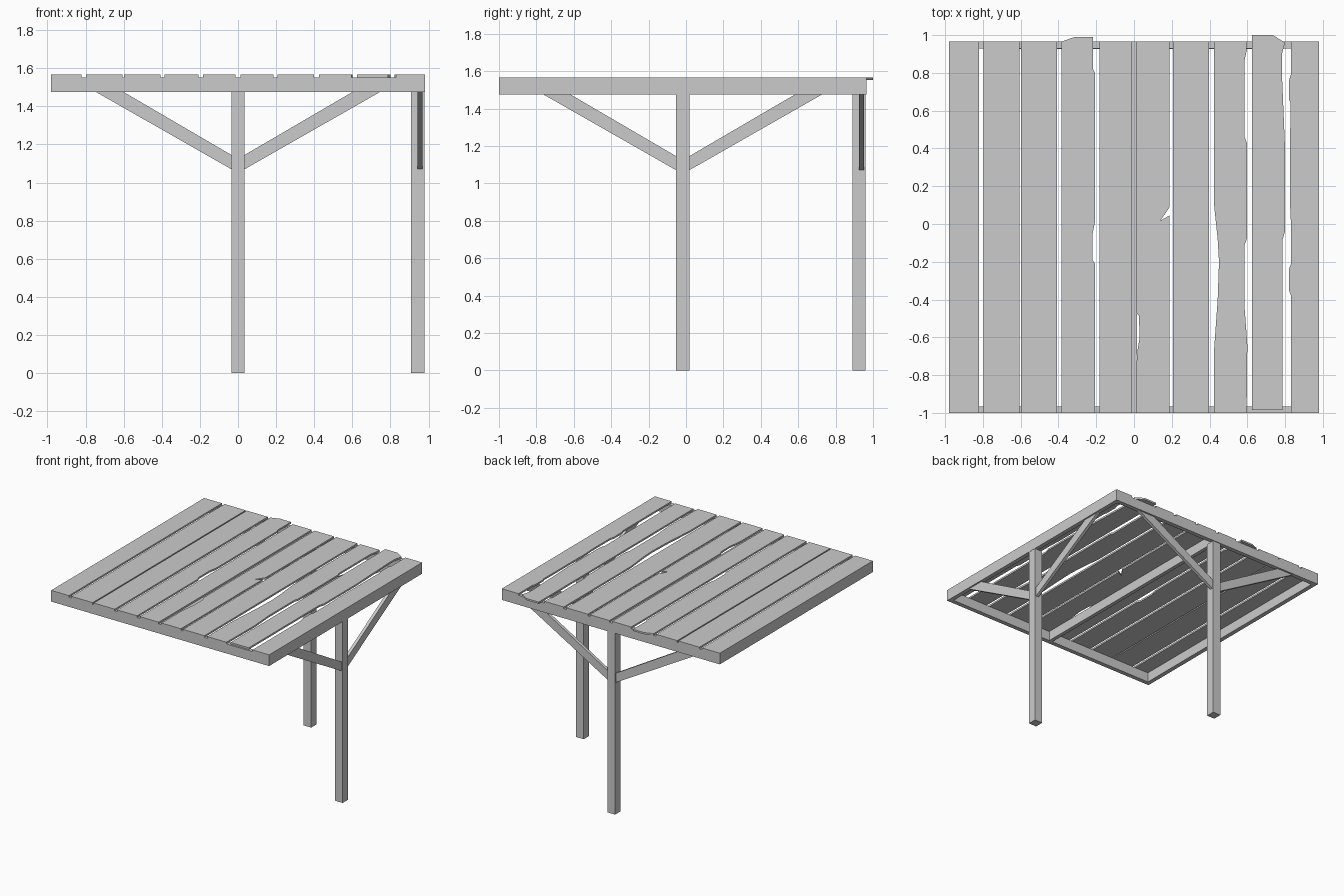
import bpy, bmesh
from mathutils import Vector

if "Cube" in bpy.data.objects:
    bpy.data.objects.remove(bpy.data.objects["Cube"])

FRONT, BACK, HALF = -1.0, 0.965, 0.98      # deck outline
MID_Y = (FRONT + BACK) / 2
Z_LOW, Z_DECK, Z_TOP = 1.475, 1.552, 1.566  # beam bottom, plank bottom, plank top
RIM = 0.035


def prism(name, outline, direction):
    """Extrude a closed outline of 3D points along a direction."""
    bm = bmesh.new()
    face = bm.faces.new([bm.verts.new(p) for p in outline])
    ext = bmesh.ops.extrude_face_region(bm, geom=[face])
    moved = [v for v in ext["geom"] if isinstance(v, bmesh.types.BMVert)]
    bmesh.ops.translate(bm, verts=moved, vec=Vector(direction))
    bmesh.ops.recalc_face_normals(bm, faces=bm.faces)
    mesh = bpy.data.meshes.new(name)
    bm.to_mesh(mesh)
    bm.free()
    obj = bpy.data.objects.new(name, mesh)
    bpy.context.collection.objects.link(obj)
    return obj


def box(name, x0, x1, y0, y1, z0, z1):
    return prism(name, [(x0, y0, z0), (x1, y0, z0), (x1, y1, z0), (x0, y1, z0)],
                 (0, 0, z1 - z0))


def plank(name, x0, x1, y0=FRONT, y1=BACK, left=(), right=(), back=None):
    """Plank with optional worn edge points, listed from front to back."""
    back = back or [(x1, y1), (x0, y1)]
    pts = [(x0, y0), (x1, y0), *right, *back, *reversed(left)]
    prism(name, [(x, y, Z_DECK) for x, y in pts], (0, 0, Z_TOP - Z_DECK))


# Rim frame and centre joist
box("front_beam", -HALF, HALF, FRONT, FRONT + RIM, Z_LOW, Z_DECK)
box("back_beam", -HALF, HALF, BACK - RIM, BACK, Z_LOW, Z_DECK)
for name, x in (("left_beam", -HALF), ("right_beam", HALF - RIM)):
    box(name, x, x + RIM, FRONT + RIM, BACK - RIM, Z_LOW, Z_DECK)
box("centre_joist", -0.015, 0.015, FRONT + RIM, BACK - RIM, Z_LOW, Z_DECK)

# Whole planks
for i, (x0, x1) in enumerate([(-HALF, -0.82), (-0.797, -0.607), (-0.597, -0.408),
                              (-0.183, -0.013), (0.207, 0.398)]):
    plank(f"plank_{i + 1}", x0, x1)

# Worn and split planks
plank("chipped_plank_left", -0.385, -0.207,
      right=[(-0.207, -0.21), (-0.22, -0.19), (-0.22, -0.055), (-0.207, 0.01),
             (-0.207, 0.8), (-0.217, 0.82)],
      back=[(-0.217, 0.99), (-0.315, 0.99), (-0.385, 0.965)])
plank("cracked_plank", 0.013, 0.187,
      left=[(0.013, -0.74), (0.02, -0.66), (0.03, -0.6), (0.026, -0.485), (0.013, -0.47)],
      right=[(0.187, 0.045), (0.14, 0.018), (0.187, 0.087)])
plank("wavy_plank", 0.424, 0.596,
      left=[(0.424, -0.665), (0.443, -0.4), (0.45, -0.2), (0.443, -0.08), (0.424, 0.1)],
      right=[(0.6, -0.64), (0.586, -0.45), (0.586, -0.11), (0.597, -0.08),
             (0.597, 0.43), (0.586, 0.46), (0.586, 0.87), (0.597, 0.92)])
plank("long_plank", 0.624, 0.787, y0=-0.985,
      right=[(0.787, -0.08), (0.8, -0.04), (0.8, 0.39), (0.783, 0.8), (0.783, 0.9)],
      back=[(0.8, 0.96), (0.735, 1.0), (0.624, 1.0)])
plank("chipped_plank_right", 0.83, HALF,
      left=[(0.83, -0.375), (0.82, -0.35), (0.82, -0.24), (0.83, -0.215),
            (0.83, 0.02), (0.825, 0.13), (0.828, 0.645), (0.82, 0.66),
            (0.82, 0.76), (0.83, 0.79)])

# Two posts
box("back_post", -0.035, 0.035, 0.89, 0.96, 0, Z_LOW)
box("right_post", 0.908, 0.978, MID_Y - 0.035, MID_Y + 0.035, 0, Z_LOW)

# Diagonal braces, a mirrored pair on each post
profile = [(0.035, 1.07), (0.035, 1.145), (0.6, Z_LOW), (0.745, Z_LOW)]
for s, side in ((-1, "a"), (1, "b")):
    prism(f"back_brace_{side}", [(s * d, 0.926, z) for d, z in profile], (0, 0.025, 0))
    prism(f"right_brace_{side}", [(0.943, MID_Y + s * d, z) for d, z in profile],
          (0.025, 0, 0))
